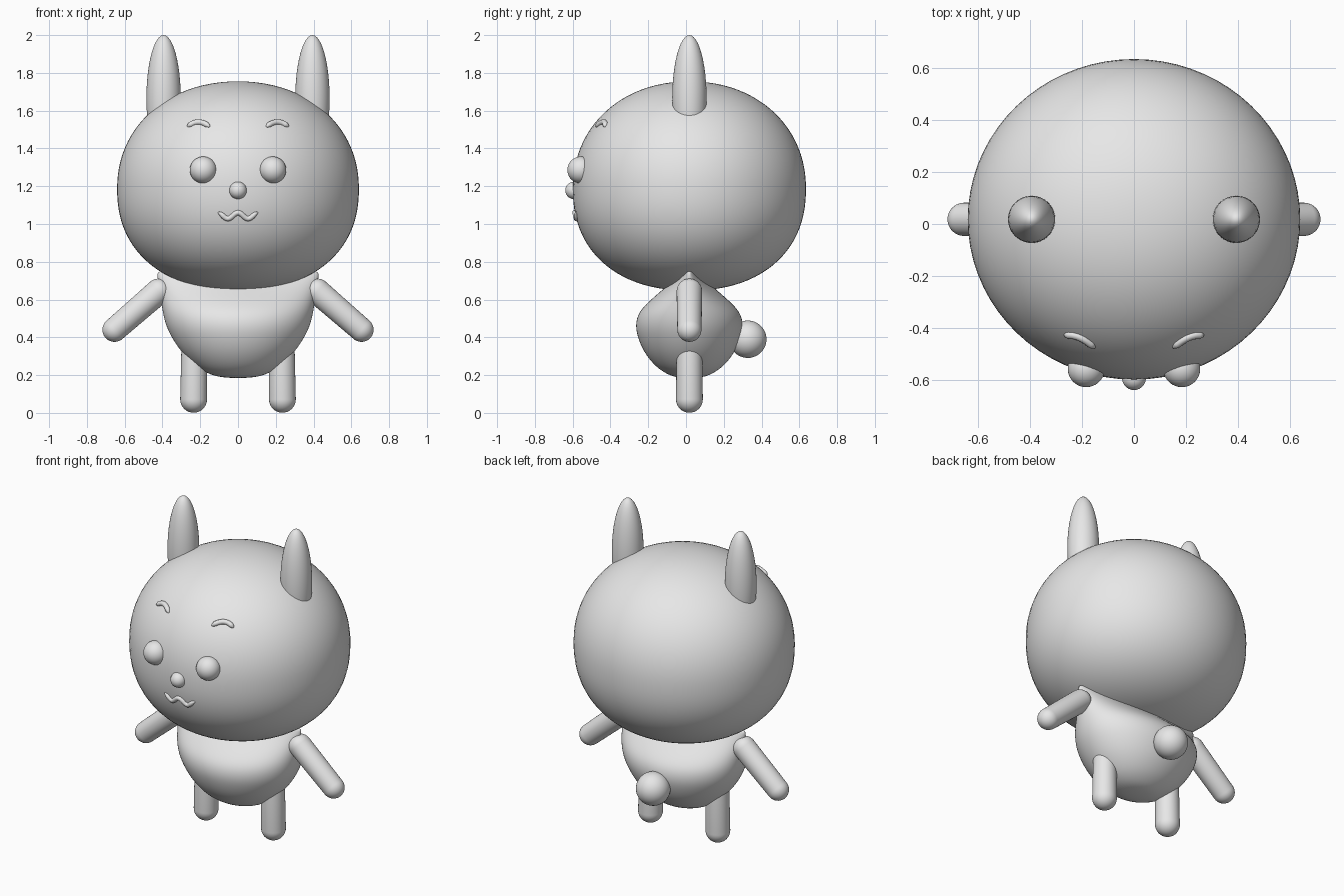
import bpy, bmesh
from math import sin, cos, pi, sqrt
from mathutils import Vector, Matrix

default = bpy.data.objects.get("Cube")
if default:
    bpy.data.objects.remove(default, do_unlink=True)

grey = bpy.data.materials.new("plain grey")
grey.use_nodes = True
grey.diffuse_color = (0.8, 0.8, 0.8, 1)
grey.node_tree.nodes["Principled BSDF"].inputs["Base Color"].default_value = (0.8, 0.8, 0.8, 1)

Y = 0.018                                   # depth of the body's middle plane
HEAD_Z, HEAD_RX, HEAD_RY = 1.188, 0.64, 0.617


def loft(name, rings, sides=48, matrix=Matrix(), smooth_levels=0):
    """Stack elliptical rings (half width, half depth, height); zero width makes a pole."""
    bm = bmesh.new()
    loops = []
    for rx, ry, z in rings:
        if rx < 1e-5:
            loops.append([bm.verts.new((0, 0, z))] * sides)
        else:
            loops.append([bm.verts.new((rx * cos(2 * pi * i / sides), ry * sin(2 * pi * i / sides), z))
                          for i in range(sides)])
    for low, high in zip(loops, loops[1:]):
        for i in range(sides):
            j = (i + 1) % sides
            corners = list(dict.fromkeys((low[i], low[j], high[j], high[i])))
            bm.faces.new(corners)
    bm.transform(matrix)
    bmesh.ops.recalc_face_normals(bm, faces=bm.faces)
    for face in bm.faces:
        face.smooth = True
    mesh = bpy.data.meshes.new(name)
    bm.to_mesh(mesh)
    bm.free()
    mesh.materials.append(grey)
    obj = bpy.data.objects.new(name, mesh)
    bpy.context.collection.objects.link(obj)
    if smooth_levels:
        mod = obj.modifiers.new("smooth", "SUBSURF")
        mod.levels = mod.render_levels = smooth_levels
    return obj


def ball(name, center, rx, ry, rz, steps=24):
    rings = [(rx * sin(pi * i / steps), ry * sin(pi * i / steps), -rz * cos(pi * i / steps))
             for i in range(steps + 1)]
    return loft(name, rings, matrix=Matrix.Translation(center))


def capsule(name, start, end, r0, r1, steps=10):
    """Rounded limb between two cap centres."""
    start, end = Vector(start), Vector(end)
    length = (end - start).length
    rings = []
    for i in range(steps + 1):
        a = pi / 2 * i / steps
        rings.append((r0 * sin(a), r0 * sin(a), -r0 * cos(a)))
    for i in range(steps + 1):
        a = pi / 2 * i / steps
        rings.append((r1 * cos(a), r1 * cos(a), length + r1 * sin(a)))
    turn = (end - start).to_track_quat("Z", "Y").to_matrix().to_4x4()
    return loft(name, rings, 32, Matrix.Translation(start) @ turn)


def head_ring(z):
    """Radius factor of the squashed head at a height."""
    up = z > HEAD_Z
    half, power = (0.567, 2.1) if up else (0.54, 2.25)
    return max(0, 1 - (abs(z - HEAD_Z) / half) ** power) ** (1 / power)


def head_front(x, z):
    f = head_ring(z)
    return Y - HEAD_RY * sqrt(max(0, f * f - (x / HEAD_RX) ** 2))


def face_line(name, path, radius, steps=32):
    """Round-ended tube lying on the front of the head; path maps -1..1 to x, z."""
    curve = bpy.data.curves.new(name, "CURVE")
    curve.dimensions = "3D"
    curve.bevel_depth = radius
    curve.bevel_resolution = 4
    spline = curve.splines.new("POLY")
    spline.points.add(steps)
    for i, point in enumerate(spline.points):
        t = -cos(pi * i / steps)
        x, z = path(t)
        point.co = (x, head_front(x, z), z, 1)
        point.radius = sqrt(min(1, max(0.0001, (1 - abs(t)) * 4)))
    spline.use_smooth = True
    curve.materials.append(grey)
    obj = bpy.data.objects.new(name, curve)
    bpy.context.collection.objects.link(obj)


# Head: wide, slightly squashed ball
head_rings = []
for i in range(49):
    c = -cos(pi * i / 48)
    z = HEAD_Z + c * (0.567 if c > 0 else 0.54)
    f = head_ring(z)
    head_rings.append((HEAD_RX * f, HEAD_RY * f, z))
loft("head", head_rings, 72, Matrix.Translation((0, Y, 0)))

# Body: pouch that narrows to a ridge under the head
body_rings = [(0, 0, 0.183), (0.11, 0.085, 0.19), (0.18, 0.14, 0.217), (0.235, 0.19, 0.255),
              (0.305, 0.245, 0.325), (0.36, 0.279, 0.41), (0.386, 0.287, 0.47),
              (0.4, 0.272, 0.53), (0.408, 0.222, 0.585), (0.417, 0.145, 0.65),
              (0.427, 0.09, 0.7), (0.43, 0.055, 0.74), (0.42, 0.025, 0.758), (0, 0, 0.76)]
loft("body", body_rings, 32, Matrix.Translation((0, Y, 0)), smooth_levels=2)

# Paired parts
for side, s in (("left", 1), ("right", -1)):
    ball(side + "_ear", (s * 0.394, Y, 1.665), 0.091, 0.091, 0.335)
    capsule(side + "_arm", (s * 0.42, Y, 0.643), (s * 0.654, Y, 0.44), 0.068, 0.064)
    capsule(side + "_leg", (s * 0.235, Y, 0.072), (s * 0.232, Y, 0.33), 0.071, 0.068)
    ball(side + "_eye", (s * 0.184, -0.557, 1.286), 0.071, 0.071, 0.071)
    face_line(side + "_eyebrow",
              lambda t, s=s: (s * 0.209 + 0.059 * t, 1.539 - 0.025 * t * t), 0.015)

# Nose, mouth and tail
ball("nose", (0, -0.593, 1.178), 0.046, 0.046, 0.046)
face_line("mouth", lambda t: (0.107 * t, 1.044 + 0.016 * cos(2 * pi * t)), 0.014, 48)
ball("tail", (0, 0.327, 0.39), 0.099, 0.099, 0.099)
